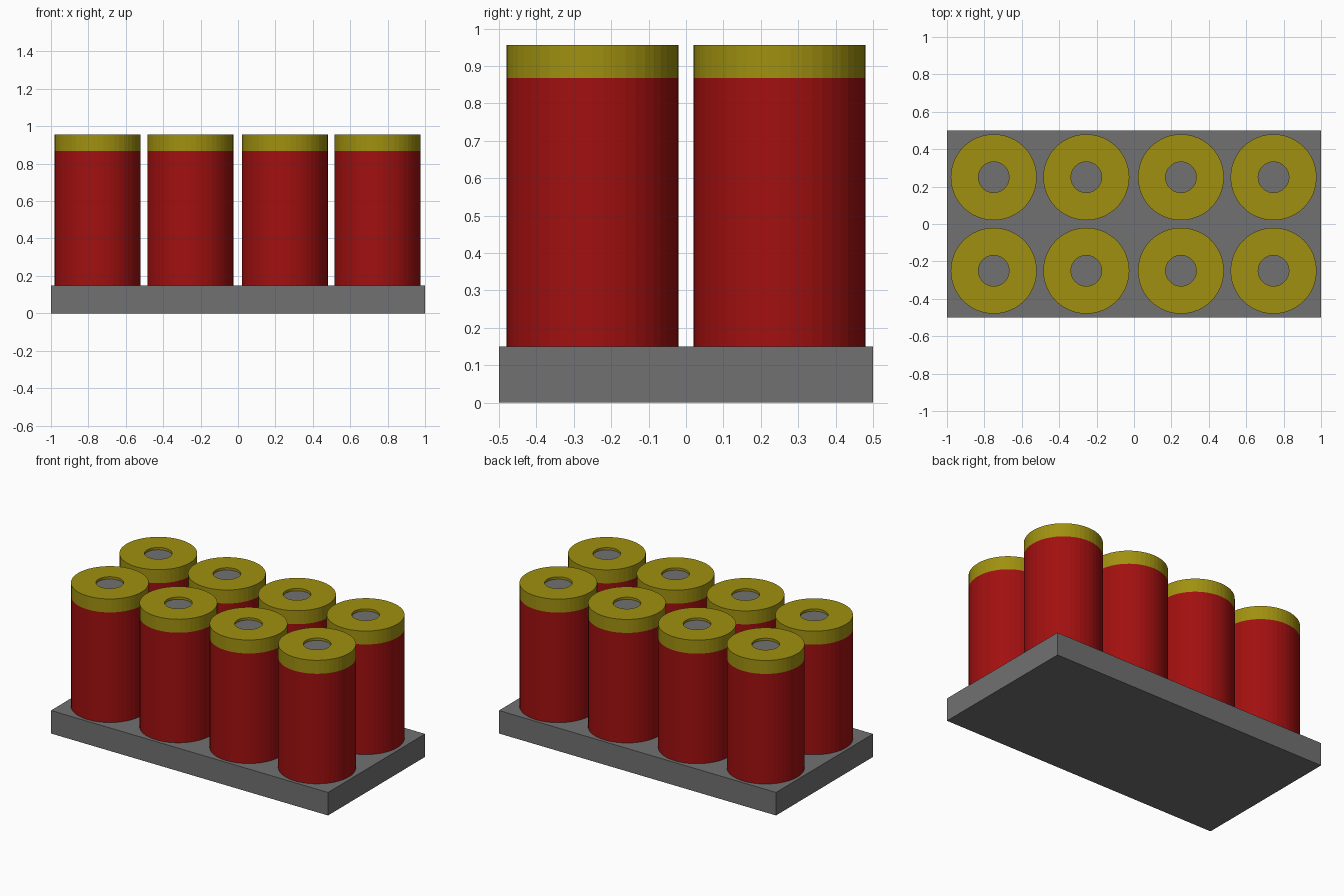
import bpy, bmesh
from mathutils import Matrix

if "Cube" in bpy.data.objects:
    bpy.data.objects.remove(bpy.data.objects["Cube"])

SIDES = 48
R, HOLE = 0.23, 0.082
BASE_TOP, BODY_TOP, CAP_TOP, CORE_TOP = 0.15, 0.868, 0.956, 0.941


def material(name, color):
    m = bpy.data.materials.new(name)
    m.diffuse_color = color
    m.use_nodes = True
    m.node_tree.nodes["Principled BSDF"].inputs["Base Color"].default_value = m.diffuse_color
    return m


red = material("red", (0.36, 0.005, 0.005, 1))
yellow = material("yellow", (0.35, 0.28, 0.005, 1))
grey = material("dark_grey", (0.165, 0.165, 0.165, 1))


def cylinder(name, x, y, radius, z0, z1, mat):
    bpy.ops.mesh.primitive_cylinder_add(vertices=SIDES, radius=radius, depth=z1 - z0,
                                        location=(x, y, (z0 + z1) / 2))
    ob = bpy.context.object
    ob.name = name
    ob.data.materials.append(mat)
    return ob


def ring(name, x, y, outer, inner, z0, z1, mat):
    # flat annulus extruded upwards
    bm = bmesh.new()
    loops = []
    for r in (outer, inner):
        loops.append(bmesh.ops.create_circle(bm, segments=SIDES, radius=r,
                                             matrix=Matrix.Translation((0, 0, z0)))["verts"])
    a, b = loops
    faces = [bm.faces.new((a[i], a[(i + 1) % SIDES], b[(i + 1) % SIDES], b[i]))
             for i in range(SIDES)]
    ext = bmesh.ops.extrude_face_region(bm, geom=faces, use_keep_orig=True)
    bmesh.ops.translate(bm, vec=(0, 0, z1 - z0),
                        verts=[g for g in ext["geom"] if isinstance(g, bmesh.types.BMVert)])
    bmesh.ops.recalc_face_normals(bm, faces=bm.faces)
    me = bpy.data.meshes.new(name)
    bm.to_mesh(me)
    bm.free()
    me.materials.append(mat)
    ob = bpy.data.objects.new(name, me)
    ob.location = (x, y, 0)
    bpy.context.collection.objects.link(ob)
    return ob


# Base slab
bpy.ops.mesh.primitive_cube_add(size=1, location=(0, 0, BASE_TOP / 2))
base = bpy.context.object
base.name = "base"
base.scale = (2, 1, BASE_TOP)
base.data.materials.append(grey)

# Eight canisters: body, cap ring, recessed centre
n = 0
for y in (-0.25, 0.25):
    for x in (-0.75, -0.255, 0.251, 0.746):
        n += 1
        cylinder(f"canister_body_{n}", x, y, R, BASE_TOP, BODY_TOP, red)
        ring(f"canister_cap_{n}", x, y, R, HOLE, BODY_TOP, CAP_TOP, yellow)
        cylinder(f"canister_core_{n}", x, y, HOLE, BODY_TOP, CORE_TOP, grey)
